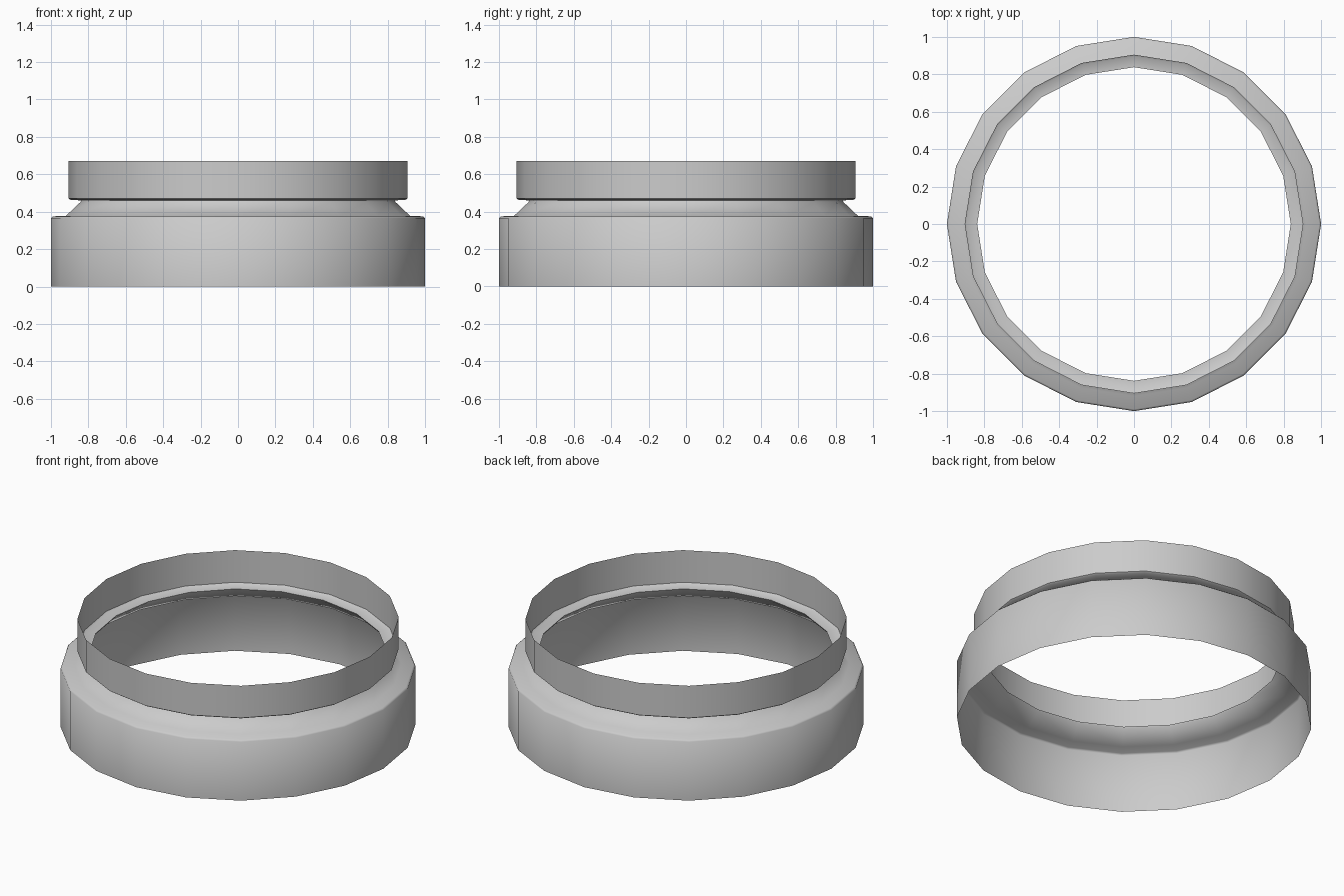
import bpy, bmesh, math

if "Cube" in bpy.data.objects:
    bpy.data.objects.remove(bpy.data.objects["Cube"])

SIDES = 20


def lathe(name, profile):
    """Open thin-walled ring: spin a (radius, height) profile about z."""
    bm = bmesh.new()
    rings = []
    for r, z in profile:
        rings.append([bm.verts.new((r * math.cos(2 * math.pi * i / SIDES),
                                    r * math.sin(2 * math.pi * i / SIDES), z))
                      for i in range(SIDES)])
    for low, high in zip(rings, rings[1:]):
        for i in range(SIDES):
            j = (i + 1) % SIDES
            bm.faces.new((low[i], low[j], high[j], high[i]))
    mesh = bpy.data.meshes.new(name)
    bm.to_mesh(mesh)
    bm.free()
    obj = bpy.data.objects.new(name, mesh)
    bpy.context.collection.objects.link(obj)
    bpy.ops.object.select_all(action='DESELECT')
    obj.select_set(True)
    bpy.context.view_layer.objects.active = obj
    bpy.ops.object.shade_smooth_by_angle(angle=math.radians(50))
    return obj


# Wide skirt, bevelled shoulder, sloping neck, then the upper collar
lathe("stepped_collar_ring", [
    (1.0, 0.0), (1.0, 0.365), (0.99, 0.375),
    (0.92, 0.377), (0.843, 0.45), (0.838, 0.46),
    (0.895, 0.463), (0.905, 0.47), (0.905, 0.67),
])
